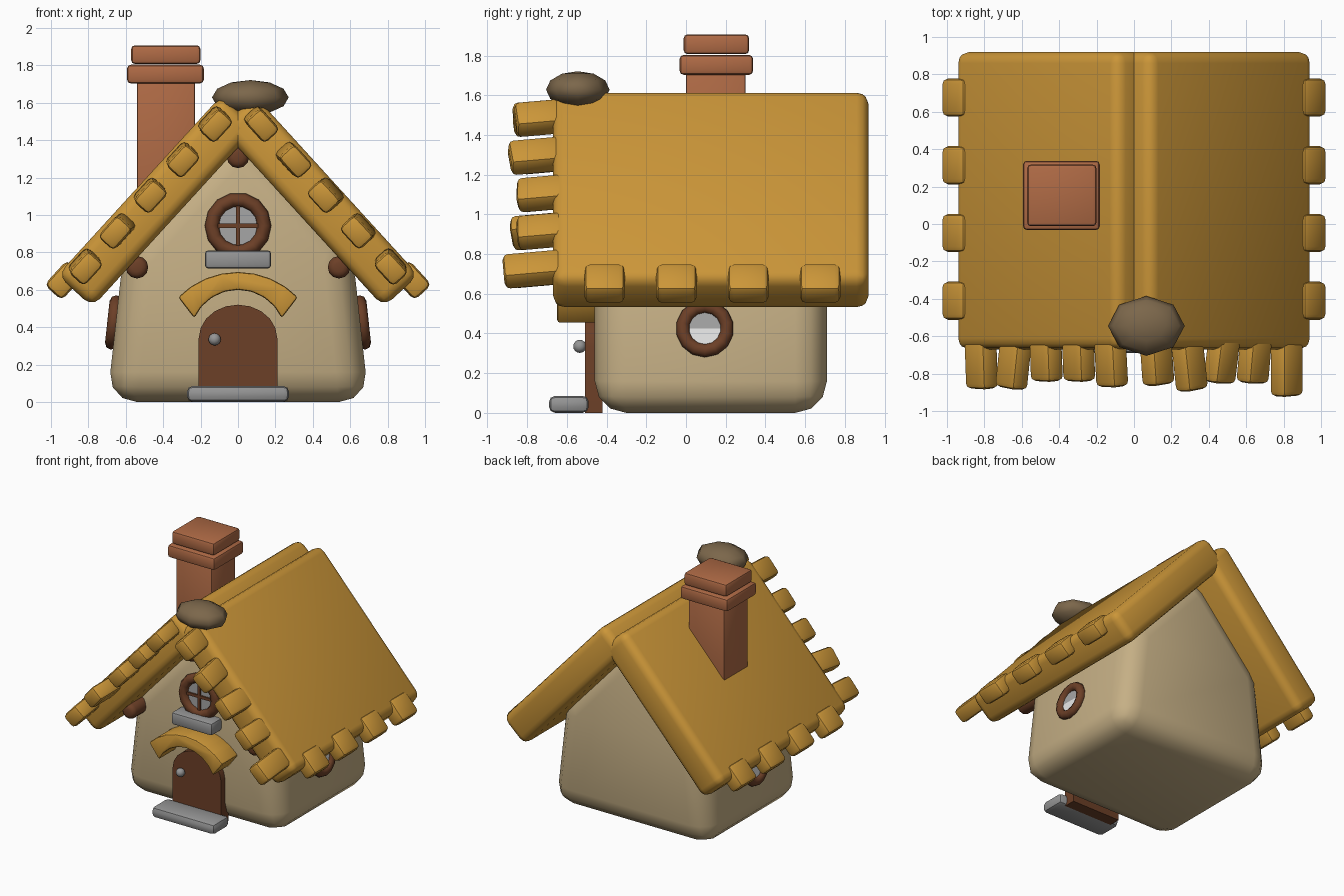
import bpy, bmesh, math
from mathutils import Matrix, Vector

if "Cube" in bpy.data.objects:
    bpy.data.objects.remove(bpy.data.objects["Cube"])


def material(name, rgb):
    m = bpy.data.materials.new(name)
    m.diffuse_color = (*rgb, 1)
    m.use_nodes = True
    m.node_tree.nodes["Principled BSDF"].inputs["Base Color"].default_value = m.diffuse_color
    return m


THATCH = material("golden thatch", (0.60, 0.305, 0.04))
PLASTER = material("cream plaster", (0.56, 0.43, 0.235))
WOOD = material("dark wood", (0.15, 0.05, 0.02))
BRICK = material("brick", (0.43, 0.145, 0.06))
MOSS = material("brown stone", (0.20, 0.135, 0.07))
STONE = material("grey stone", (0.30, 0.30, 0.30))
GLASS = material("grey glass", (0.38, 0.38, 0.38))
PALE = material("pale glass", (0.88, 0.88, 0.88))

SLOPE = math.acos(0.674)  # roof pitch


def finish(name, bm, *mats, angle=40):
    bmesh.ops.recalc_face_normals(bm, faces=bm.faces)
    me = bpy.data.meshes.new(name)
    bm.to_mesh(me)
    bm.free()
    for m in mats:
        me.materials.append(m)
    ob = bpy.data.objects.new(name, me)
    bpy.context.collection.objects.link(ob)
    bpy.ops.object.select_all(action='DESELECT')
    ob.select_set(True)
    bpy.context.view_layer.objects.active = ob
    bpy.ops.object.shade_smooth_by_angle(angle=math.radians(angle))
    return ob


def round_edges(bm, offset, segments):
    bmesh.ops.bevel(bm, geom=bm.edges[:], offset=offset, segments=segments,
                    profile=0.5, affect='EDGES', clamp_overlap=True)


def box(name, center, size, mat, bevel=0.02, segments=2, rot=None):
    bm = bmesh.new()
    bmesh.ops.create_cube(bm, size=1, matrix=Matrix.Diagonal((*size, 1)))
    if bevel:
        round_edges(bm, bevel, segments)
    m = Matrix.Translation(center) @ (rot if rot else Matrix.Identity(4))
    bmesh.ops.transform(bm, matrix=m, verts=bm.verts)
    return finish(name, bm, mat)


def prism(name, profile, y0, y1, mat, bevel=0.0, segments=2, angle=40):
    """Extrude an (x, z) profile along y."""
    bm = bmesh.new()
    face = bm.faces.new([bm.verts.new((x, y0, z)) for x, z in profile])
    ext = bmesh.ops.extrude_face_region(bm, geom=[face])
    verts = [v for v in ext["geom"] if isinstance(v, bmesh.types.BMVert)]
    bmesh.ops.translate(bm, vec=(0, y1 - y0, 0), verts=verts)
    bmesh.ops.recalc_face_normals(bm, faces=bm.faces)
    if bevel:
        round_edges(bm, bevel, segments)
    return finish(name, bm, mat, angle=angle)


def ball(name, center, radii, mat, seg=12, rings=8):
    bm = bmesh.new()
    m = Matrix.Translation(center) @ Matrix.Diagonal((*radii, 1))
    bmesh.ops.create_uvsphere(bm, u_segments=seg, v_segments=rings, radius=1, matrix=m)
    return finish(name, bm, mat, angle=60)


def ring(name, major, minor, matrix, mat, seg=14, sides=8):
    """Torus around local z."""
    bm = bmesh.new()
    loops = []
    for i in range(seg):
        a = 2 * math.pi * i / seg
        loop = []
        for j in range(sides):
            b = 2 * math.pi * j / sides
            r = major + minor * math.cos(b)
            loop.append(bm.verts.new(matrix @ Vector(
                (r * math.cos(a), r * math.sin(a), minor * math.sin(b)))))
        loops.append(loop)
    for i in range(seg):
        p, q = loops[i], loops[(i + 1) % seg]
        for j in range(sides):
            k = (j + 1) % sides
            bm.faces.new((p[j], q[j], q[k], p[k]))
    return finish(name, bm, mat, angle=60)


def on_roof(s, d, n, y):
    """Point at distance d down the slope and n out from it, on side s."""
    c, k = math.cos(SLOPE), math.sin(SLOPE)
    return Vector((s * (d * c + n * k), y, -d * k + n * c))


# House body
prism("house_body", [(-0.70, 0), (0.70, 0), (0.61, 0.82), (0, 1.49), (-0.61, 0.82)],
      -0.46, 0.71, PLASTER, 0.16, 3, 50)

FRONT_TILES = {-1: (0.87, 0.84, 0.84, 0.88, 0.88), 1: (0.86, 0.89, 0.85, 0.85, 0.92)}
YAW = {-1: (3, 2, 2, -6, 2), 1: (4, 6, -7, -5, 0)}
for s, side in ((-1, "left"), (1, "right")):
    tilt = Matrix.Rotation(s * SLOPE, 4, 'Y')
    # Roof slab
    box(f"roof_{side}", on_roof(s, -0.50, 1.0435, 0.125), (1.30, 1.59, 0.253),
        THATCH, 0.06, 3, tilt)
    # Thatch tufts along the gable
    for i in range(5):
        end = FRONT_TILES[s][i]
        rot = (Matrix.Rotation(math.radians(YAW[s][i]), 4, 'Z')
               @ Matrix.Rotation(math.radians(5), 4, 'X') @ tilt)
        c = on_roof(s, -1.015 + 0.2575 * i, 1.092, -(end + 0.60) / 2)
        box(f"gable_tuft_{side}_{i}", c, (0.16, end - 0.60, 0.115), THATCH, 0.028, 2, rot)
    # Thatch tufts along the eave
    for i in range(4):
        box(f"eave_tuft_{side}_{i}", on_roof(s, 0.145, 1.125, -0.41 + 0.362 * i),
            (0.18, 0.205, 0.125), THATCH, 0.03, 2, tilt)
    # Side window: frame and two-tone pane on the leaning wall
    lean = (Matrix.Translation((s * 0.665, 0.095, 0.425))
            @ Matrix.Rotation(s * math.radians(90 - 6.3), 4, 'Y'))
    ring(f"side_window_frame_{side}", 0.112, 0.034, lean, WOOD)
    bm = bmesh.new()
    bmesh.ops.create_circle(bm, cap_ends=True, cap_tris=True, segments=16, radius=0.11,
                            matrix=lean @ Matrix.Translation((0, 0, 0.005)))
    for f in bm.faces:
        f.material_index = 1 if f.calc_center_median().z < 0.425 else 0
    finish(f"side_window_pane_{side}", bm, GLASS, PALE)

# Roof beam ends
for i, (x, z) in enumerate(((-0.54, 0.72), (0, 1.31), (0.54, 0.72))):
    bm = bmesh.new()
    m = Matrix.Translation((x, -0.46, z)) @ Matrix.Rotation(math.pi / 2, 4, 'X')
    bmesh.ops.create_cone(bm, cap_ends=True, segments=12, radius1=0.06, radius2=0.06,
                          depth=0.28, matrix=m)
    rims = [e for e in bm.edges if any(len(f.verts) > 4 for f in e.link_faces)]
    bmesh.ops.bevel(bm, geom=rims, offset=0.035, segments=3, profile=0.5, affect='EDGES')
    finish(f"beam_end_{i}", bm, WOOD, angle=50)

# Chimney
box("chimney_stack", (-0.385, 0.15, 1.33), (0.31, 0.30, 0.80), BRICK, 0.012)
box("chimney_lip", (-0.388, 0.153, 1.753), (0.41, 0.37, 0.10), BRICK, 0.02)
box("chimney_cap", (-0.386, 0.153, 1.857), (0.37, 0.33, 0.10), BRICK, 0.02)

# Stone on the ridge
ball("ridge_stone", (0.066, -0.545, 1.628), (0.205, 0.16, 0.093), MOSS, 8, 6)

# Door, knob, step
arch = [(0.21 * math.cos(math.pi * i / 10), 0.34 + 0.18 * math.sin(math.pi * i / 10))
        for i in range(11)]
prism("door", [(-0.21, 0.0), (0.21, 0.0)] + arch, -0.51, -0.42, WOOD)
ball("door_knob", (-0.125, -0.535, 0.335), (0.033, 0.033, 0.033), STONE)
box("door_step", (0, -0.59, 0.043), (0.545, 0.20, 0.085), STONE, 0.03)

# Curved canopy above the door


def arc(radius, cz, half, n=8):
    return [(radius * math.sin(half * (2 * i / n - 1)),
             cz + radius * math.cos(half * (2 * i / n - 1))) for i in range(n + 1)]


prism("door_canopy", arc(0.447, 0.248, math.radians(45.7))
      + arc(0.256, 0.344, math.radians(66))[::-1], -0.65, -0.42, THATCH, 0.014, 2)

# Front round window
facing = Matrix.Translation((0, -0.47, 0.942)) @ Matrix.Rotation(math.pi / 2, 4, 'X')
ring("front_window_frame", 0.14, 0.038, facing, WOOD)
bm = bmesh.new()
bmesh.ops.create_circle(bm, cap_ends=True, segments=16, radius=0.14,
                        matrix=facing @ Matrix.Translation((0, 0, 0.003)))
for f in bm.faces:
    if f.normal.y > 0:
        f.normal_flip()
finish("front_window_pane", bm, GLASS)
box("window_bar_upright", (0, -0.475, 0.942), (0.022, 0.02, 0.25), WOOD, 0)
box("window_bar_level", (0, -0.475, 0.942), (0.25, 0.02, 0.022), WOOD, 0)
box("window_sill", (0, -0.51, 0.762), (0.355, 0.14, 0.098), STONE, 0.02)
